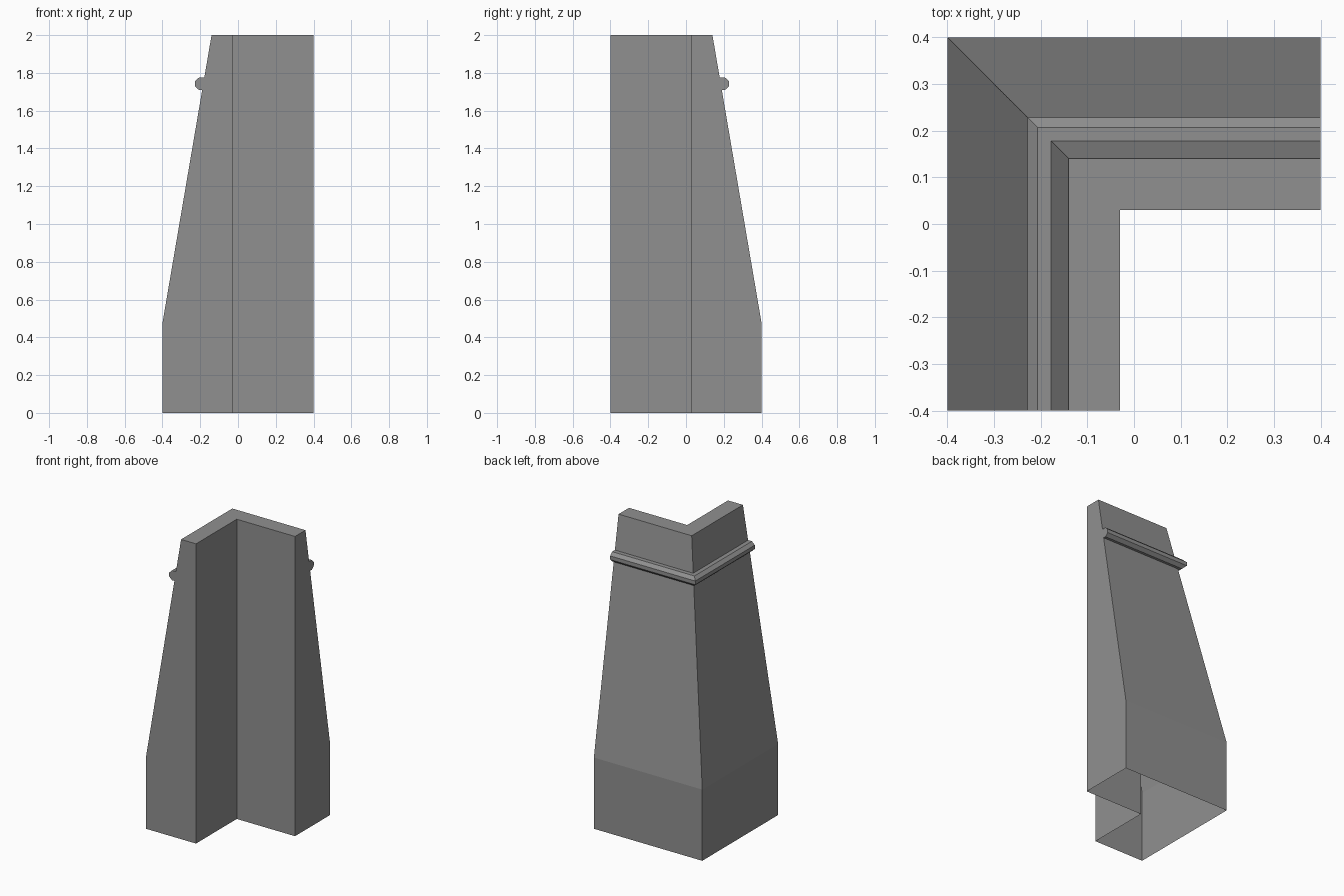
import bpy, bmesh

if "Cube" in bpy.data.objects:
    bpy.data.objects.remove(bpy.data.objects["Cube"])

END = 0.40     # where both arms stop
INNER = 0.03   # inner wall offset


def slope(z):
    """Outward offset of the battered outer wall at height z."""
    return 0.40 - 0.26 * (z - 0.475) / 1.525


# Faceted string-course bead, bottom to top
bead = [(slope(1.71), 1.71), (0.207, 1.71), (0.228, 1.73),
        (0.228, 1.755), (0.207, 1.775), (slope(1.775), 1.775)]

# Wall section: (outward offset, height); the underside is left open
profile = [(0.40, 0), (0.40, 0.475)] + bead + [(0.14, 2), (INNER, 2), (INNER, 0)]

# Sweep the section around the mitred corner
bm = bmesh.new()
rings = [
    [bm.verts.new((-o, -END, z)) for o, z in profile],
    [bm.verts.new((-o, o, z)) for o, z in profile],
    [bm.verts.new((END, o, z)) for o, z in profile],
]
for a, b in zip(rings, rings[1:]):
    for i in range(len(profile) - 1):
        bm.faces.new((a[i], a[i + 1], b[i + 1], b[i]))

# Closed ends of the two arms
bm.faces.new(rings[0])
bm.faces.new(rings[2][::-1])
bmesh.ops.recalc_face_normals(bm, faces=bm.faces)

# Make sure the top faces point up
top = max(bm.faces, key=lambda f: f.calc_center_median().z)
if top.normal.z < 0:
    bmesh.ops.reverse_faces(bm, faces=bm.faces)

mesh = bpy.data.meshes.new("corner_wall")
bm.to_mesh(mesh)
bm.free()
wall = bpy.data.objects.new("corner_wall", mesh)
bpy.context.collection.objects.link(wall)

# Dark grey stone
stone = bpy.data.materials.new("dark_stone")
stone.diffuse_color = (0.28, 0.28, 0.28, 1)
stone.use_nodes = True
stone.node_tree.nodes["Principled BSDF"].inputs["Base Color"].default_value = stone.diffuse_color
mesh.materials.append(stone)
